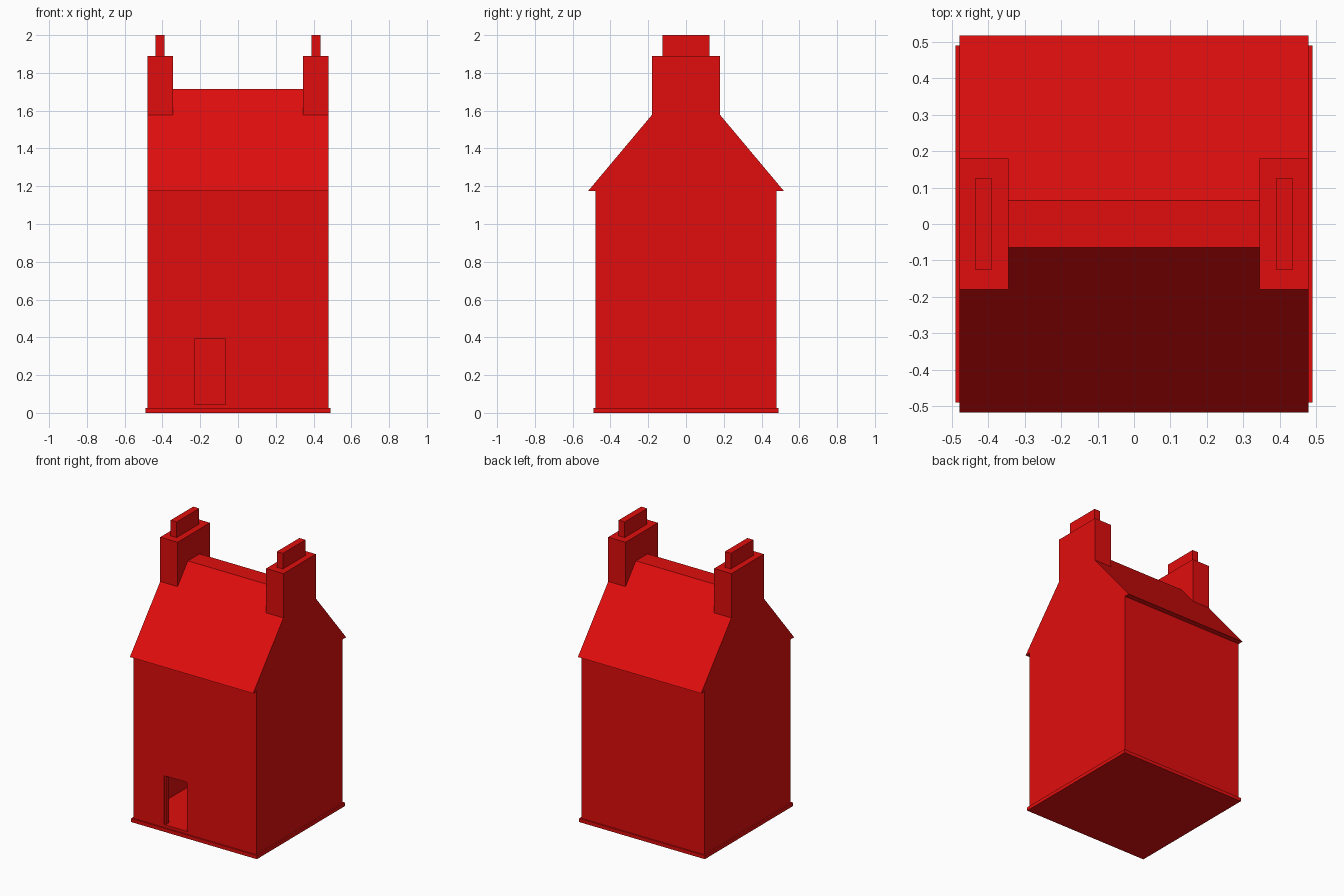
import bpy
import bmesh
from mathutils import Vector

if "Cube" in bpy.data.objects:
    bpy.data.objects.remove(bpy.data.objects["Cube"], do_unlink=True)

red = bpy.data.materials.new("bright_red")
red.use_nodes = True
red.diffuse_color = (0.75, 0.004, 0.004, 1)
red.node_tree.nodes["Principled BSDF"].inputs["Base Color"].default_value = red.diffuse_color


def prism(name, profile, axis, start, end):
    """Extrude a closed profile along x or y; the profile is (y, z) or (x, z)."""
    bm = bmesh.new()
    if axis == "x":
        points = [(start, a, z) for a, z in profile]
        offset = Vector((end - start, 0, 0))
    else:
        points = [(a, start, z) for a, z in profile]
        offset = Vector((0, end - start, 0))
    face = bm.faces.new([bm.verts.new(p) for p in points])
    result = bmesh.ops.extrude_face_region(bm, geom=[face], use_keep_orig=True)
    moved = [g for g in result["geom"] if isinstance(g, bmesh.types.BMVert)]
    bmesh.ops.translate(bm, verts=moved, vec=offset)
    bmesh.ops.recalc_face_normals(bm, faces=bm.faces)
    mesh = bpy.data.meshes.new(name)
    bm.to_mesh(mesh)
    bm.free()
    mesh.materials.append(red)
    obj = bpy.data.objects.new(name, mesh)
    bpy.context.collection.objects.link(obj)
    return obj


def box(name, x, y, z):
    return prism(name, [(x[0], z[0]), (x[1], z[0]), (x[1], z[1]), (x[0], z[1])],
                 "y", y[0], y[1])


half = 0.48             # outer half width of the walls
inner = half - 0.04     # inner half width
base_top, floor_top, eave = 0.025, 0.045, 1.175
door_left, door_right, door_top = -0.24, -0.05, 0.39

# Base plinth and the floor behind the doorway
box("plinth", (-0.49, 0.49), (-0.49, 0.49), (0, base_top))
box("floor", (-inner, inner), (-inner, inner), (base_top, floor_top))
box("door_sill", (door_left, door_right), (-half, -inner), (base_top, floor_top))

# Hollow house body with an open doorway
prism("front_wall", [(-half, base_top), (door_left, base_top), (door_left, door_top),
                     (door_right, door_top), (door_right, base_top), (half, base_top),
                     (half, eave), (-half, eave)], "y", -half, -inner)
box("back_wall", (-half, half), (inner, half), (base_top, eave))
for side, s in (("left", 1), ("right", -1)):
    box(side + "_wall", sorted((s * inner, s * half)), (-inner, inner), (base_top, eave))

# Slim posts lining the doorway
box("right_door_post", (door_left, door_left + 0.01), (-half + 0.005, -inner),
    (floor_top, door_top))
box("left_door_post", (door_right - 0.015, door_right), (-half + 0.005, -inner),
    (floor_top, door_top))

# Roof with a flat ridge and overhanging eaves, flush with the gables
prism("roof", [(-0.518, eave), (0.518, eave), (0.065, 1.715), (-0.065, 1.715)],
      "x", -half, half)

# A chimney stack and cap on each gable
for side, s in (("left", 1), ("right", -1)):
    box(side + "_chimney", sorted((s * 0.345, s * half)), (-0.18, 0.18), (1.575, 1.89))
    box(side + "_chimney_cap", sorted((s * 0.39, s * 0.437)), (-0.125, 0.125), (1.89, 2.0))
